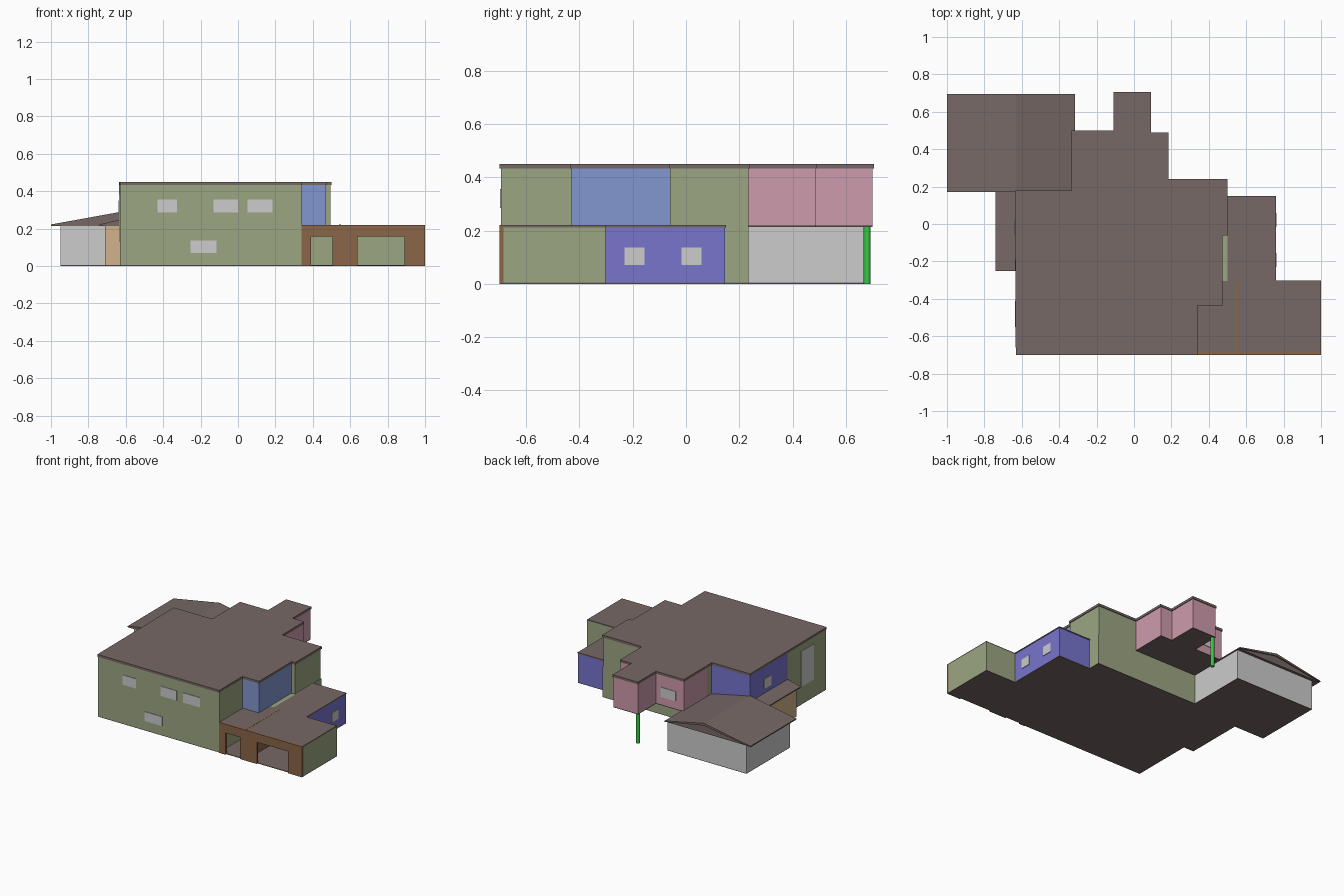
import bpy, bmesh

if "Cube" in bpy.data.objects:
    bpy.data.objects.remove(bpy.data.objects["Cube"])


def material(name, hexcode):
    rgb = [int(hexcode[i:i + 2], 16) / 255 for i in (0, 2, 4)]
    lin = [c / 12.92 if c < 0.04 else ((c + 0.055) / 1.055) ** 2.4 for c in rgb]
    m = bpy.data.materials.new(name)
    m.use_nodes = True
    m.diffuse_color = (*lin, 1)
    m.node_tree.nodes["Principled BSDF"].inputs["Base Color"].default_value = (*lin, 1)
    return m


green = material("sage_green", "9CA682")
roof = material("roof_brown", "766866")
brown = material("facade_brown", "8B6549")
tan = material("tan", "D2B28C")
grey = material("light_grey", "CCCCCC")
blue = material("sky_blue", "8297D0")
violet = material("violet", "7875CE")
pink = material("pink", "CE9BAC")
post_green = material("post_green", "35C845")


def extrude(name, profile, shift, mat):
    """Extrude a flat profile of 3D points by a vector."""
    bm = bmesh.new()
    face = bm.faces.new([bm.verts.new(p) for p in profile])
    out = bmesh.ops.extrude_face_region(bm, geom=[face])
    verts = [v for v in out["geom"] if isinstance(v, bmesh.types.BMVert)]
    bmesh.ops.translate(bm, verts=verts, vec=shift)
    bmesh.ops.recalc_face_normals(bm, faces=bm.faces)
    mesh = bpy.data.meshes.new(name)
    bm.to_mesh(mesh)
    bm.free()
    mesh.materials.append(mat)
    obj = bpy.data.objects.new(name, mesh)
    bpy.context.collection.objects.link(obj)
    return obj


def plan(name, pts, z0, z1, mat):
    return extrude(name, [(x, y, z0) for x, y in pts], (0, 0, z1 - z0), mat)


def box(name, x0, x1, y0, y1, z0, z1, mat):
    return plan(name, [(x0, y0), (x1, y0), (x1, y1), (x0, y1)], z0, z1, mat)


MID, EAVE, TOP = 0.22, 0.433, 0.45
T = 0.004

# Main house, two storeys
ground = [(-.63, -.695), (.34, -.695), (.34, -.305), (.5, -.305),
          (.5, .235), (-.32, .235), (-.32, .175), (-.63, .175)]
upper = [(-.63, -.695), (.34, -.695), (.34, -.06), (.495, -.06),
         (.495, .235), (-.33, .235), (-.33, .175), (-.63, .175)]
plan("ground_floor_walls", ground, T, MID, green)
plan("ground_slab", ground, 0, T, roof)
plan("upper_floor_walls", upper, MID, EAVE, green)
box("blue_room", .33, .468, -.432, -.05, MID, EAVE, blue)

# Overhanging rear rooms with dark underside and a support post
rear = [(.18, .23), (.18, .487), (.087, .487), (.087, .7), (-.107, .7),
        (-.107, .495), (-.33, .495), (-.33, .23)]
plan("rear_rooms", rear, MID, EAVE, pink)
plan("rear_rooms_underside", rear, MID - .006, MID, roof)
bpy.ops.mesh.primitive_cylinder_add(vertices=16, radius=.013, depth=MID, location=(-.095, .68, MID / 2))
post = bpy.context.object
post.name = "support_post"
post.data.materials.append(post_green)
bpy.ops.object.shade_smooth_by_angle()

# Violet cladding on the rear corner of the upper floor
box("violet_side_cladding", -.635, -.63, -.25, .18, MID, EAVE, violet)
box("violet_back_cladding", -.635, -.33, .175, .18, MID, EAVE, violet)

# Flat main roof
plan("main_roof", [(-.632, -.7), (.34, -.7), (.34, -.435), (.473, -.435), (.473, -.062),
                   (.5, -.062), (.5, .24), (.185, .24), (.185, .49), (.092, .49),
                   (.092, .705), (-.11, .705), (-.11, .5), (-.333, .5),
                   (-.333, .18), (-.637, .18)], EAVE, TOP, roof)

# Garage with gabled roof
box("garage_walls", -.95, -.32, .175, .668, T, MID - .004, grey)
box("garage_slab", -.95, -.32, .175, .668, 0, T, roof)
gable = [(-1, .214), (-.63, .272), (-.315, .214), (-.315, .222), (-.63, .289), (-1, .222)]
extrude("garage_roof", [(x, .172, z) for x, z in gable], (0, .523, 0), roof)
extrude("garage_gable", [(x, .172, z) for x, z in (gable[0], gable[2], gable[4])], (0, .515, 0), roof)

# Side porch with lean-to roof
box("porch_walls", -.71, -.62, -.245, .176, T, MID, tan)
box("porch_slab", -.71, -.62, -.245, .176, 0, T, roof)
lean = [(-.74, .214), (-.62, .214), (-.62, .25), (-.74, .222)]
extrude("porch_roof", [(x, -.25, z) for x, z in lean], (0, .426, 0), roof)

# Violet side room
box("side_room_walls", .49, .757, -.306, .147, T, MID - .008, violet)
box("side_room_slab", .49, .757, -.306, .147, 0, T, roof)
box("side_room_roof", .5, .76, -.306, .15, MID - .008, MID, roof)

# Carport with brown front and open doorways
for i, (x0, x1) in enumerate([(.34, .39), (.505, .64), (.89, 1)]):
    box(f"carport_pier_{i + 1}", x0, x1, -.7, -.685, 0, MID, brown)
box("carport_lintel", .34, 1, -.7, -.685, .157, MID, brown)
box("carport_partition", .54, .552, -.685, -.315, T, MID + .001, brown)
box("carport_side_wall", .988, 1, -.685, -.303, T, MID - .008, green)
box("carport_back_wall", .34, .99, -.315, -.303, T, MID - .008, green)
box("carport_floor", .34, 1, -.69, -.303, 0, T, roof)
box("carport_roof", .34, 1, -.695, -.303, MID - .008, MID, roof)

# Windows as thin plates
front = [(-.43, -.325, .285, .355), (-.13, 0, .285, .355),
         (.05, .185, .285, .355), (-.255, -.115, .07, .137)]
for i, (x0, x1, z0, z1) in enumerate(front):
    box(f"front_window_{i + 1}", x0, x1, -.699, -.694, z0, z1, grey)
for i, y in enumerate((-.23, -.016)):
    box(f"side_room_window_{i + 1}", .756, .761, y, y + .075, .07, .137, grey)
box("stair_window", -.635, -.629, -.55, -.41, .13, .385, grey)
box("violet_wall_window", -.639, -.634, -.06, .02, .28, .35, grey)
box("rear_room_window", -.265, -.145, .494, .499, .275, .345, grey)
